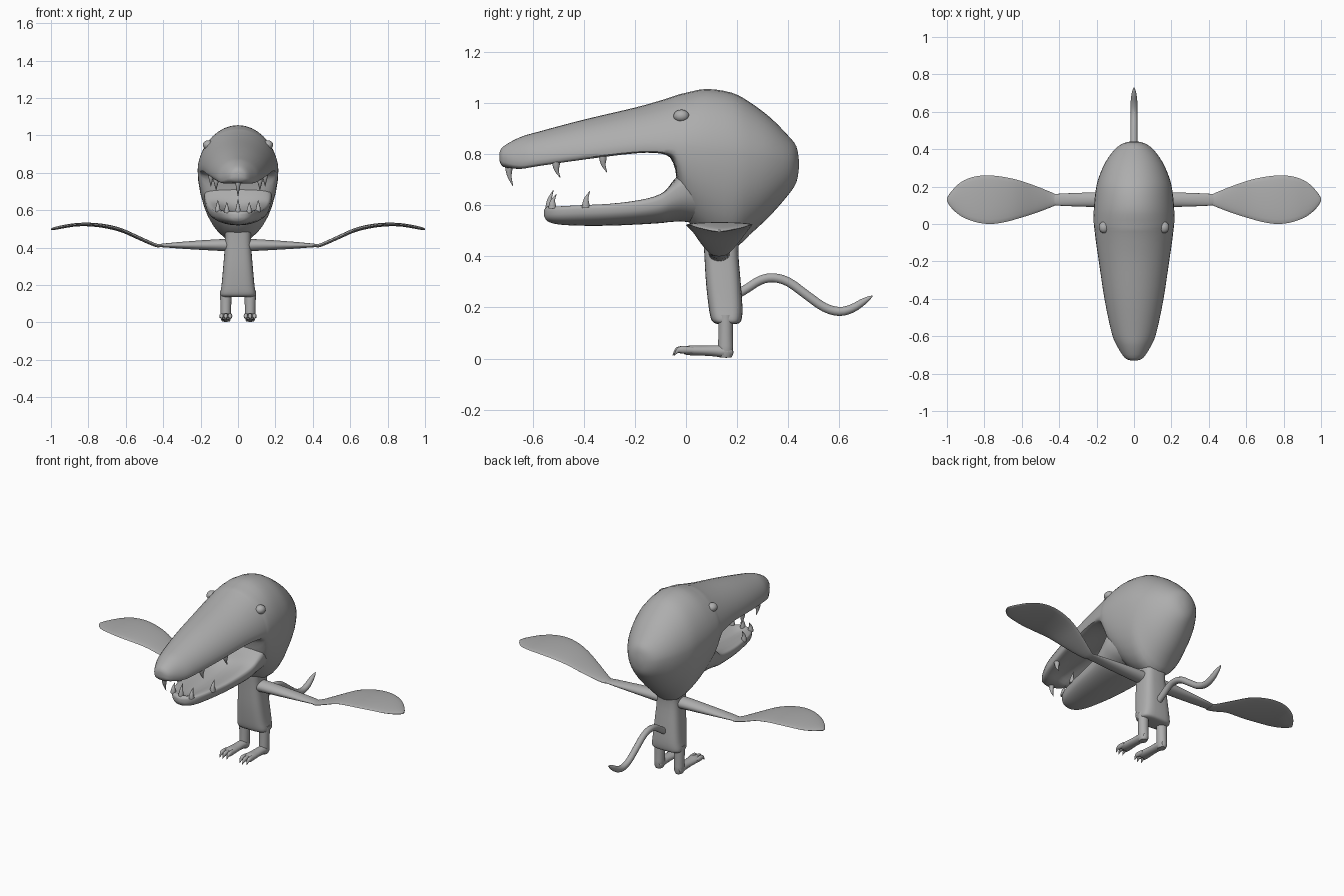
import bpy, bmesh, math
from mathutils import Vector

skin = bpy.data.materials.new("grey clay")
skin.diffuse_color = (0.42, 0.42, 0.42, 1)


def finish(ob, angle=50):
    ob.data.materials.append(skin)
    bpy.ops.object.select_all(action='DESELECT')
    ob.select_set(True)
    bpy.context.view_layer.objects.active = ob
    bpy.ops.object.shade_smooth_by_angle(angle=math.radians(angle))


def smooth_rows(rows, n=3):
    """Catmull-Rom interpolation through rows of numbers."""
    out = []
    for i in range(len(rows) - 1):
        a, b = rows[max(i - 1, 0)], rows[i]
        c, d = rows[i + 1], rows[min(i + 2, len(rows) - 1)]
        for k in range(n):
            t = k / n
            out.append([0.5 * (2 * q + (r - p) * t + (2 * p - 5 * q + 4 * r - s) * t * t
                               + (3 * q - p - 3 * r + s) * t ** 3)
                        for p, q, r, s in zip(a, b, c, d)])
    return out + [list(rows[-1])]


def loft(name, rings):
    """Skin a list of closed rings and cap both ends."""
    bm = bmesh.new()
    vs = [[bm.verts.new(p) for p in ring] for ring in rings]
    n = len(vs[0])
    for r0, r1 in zip(vs, vs[1:]):
        for i in range(n):
            j = (i + 1) % n
            bm.faces.new((r0[i], r0[j], r1[j], r1[i]))
    bm.faces.new(vs[0])
    bm.faces.new(vs[-1])
    bmesh.ops.recalc_face_normals(bm, faces=bm.faces)
    me = bpy.data.meshes.new(name)
    bm.to_mesh(me)
    bm.free()
    ob = bpy.data.objects.new(name, me)
    bpy.context.collection.objects.link(ob)
    finish(ob)
    return ob


def angles(n):
    return [2 * math.pi * i / n for i in range(n)]


def spow(v, e):
    return math.copysign(abs(v) ** e, v)


def head_ring(row, outer_exp):
    """Section across y: rounded outside, hollowed on the mouth side."""
    y, zc, outer, mouth, w, dip, e = row
    ring = []
    for a in angles(36):
        c, s = math.cos(a), math.sin(a)
        if s >= 0:
            z = zc + (outer - zc) * s ** outer_exp
        else:
            z = zc + (mouth - zc) * abs(s) ** e
            z += math.copysign(dip, outer - zc) * s ** 6
        ring.append((w * c, y, z))
    return ring


def tube(name, x, rows, n=14):
    """Tube along (y, z, half width in x, half thickness) in a plane of constant x."""
    rings = []
    for i, (y, z, rx, rt) in enumerate(rows):
        p, q = rows[max(i - 1, 0)], rows[min(i + 1, len(rows) - 1)]
        t = Vector((0, q[0] - p[0], q[1] - p[1])).normalized()
        up = Vector((1, 0, 0)).cross(t)
        rings.append([Vector((x + rx * math.cos(a), y, z)) + up * (rt * math.sin(a))
                      for a in angles(n)])
    return loft(name, rings)


# Skull with upper jaw: y, middle z, top, underside, half width, palate depth, exponent
skull = [
    (-.730, .790, .805, .775, .015, 0, .6), (-.715, .785, .830, .750, .050, 0, .5),
    (-.650, .775, .866, .736, .092, .01, .4), (-.580, .780, .887, .745, .120, .03, .4),
    (-.400, .800, .935, .772, .158, .03, .4), (-.200, .820, .982, .797, .188, .03, .4),
    (-.100, .820, 1.01, .797, .203, .02, .4), (-.050, .820, 1.026, .765, .209, 0, .6),
    (-.030, .820, 1.033, .660, .211, 0, .85), (0, .820, 1.040, .550, .215, 0, .95),
    (.080, .810, 1.055, .470, .215, 0, 1), (.180, .800, 1.040, .430, .205, 0, 1),
    (.250, .790, 1.003, .485, .188, 0, 1), (.330, .780, .943, .560, .153, 0, 1),
    (.400, .770, .872, .640, .102, 0, 1), (.432, .765, .830, .690, .055, 0, 1),
    (.442, .760, .775, .745, .012, 0, 1)]
loft("skull_and_upper_jaw", [head_ring(r, 1.1) for r in smooth_rows(skull)])

# Lower jaw, same layout with the mouth side on top
jaw = [
    (-.556, .570, .558, .582, .015, 0, .6), (-.542, .575, .537, .596, .050, 0, .5),
    (-.500, .580, .525, .600, .082, .02, .4), (-.420, .585, .520, .605, .107, .03, .4),
    (-.300, .590, .520, .611, .132, .03, .4), (-.180, .600, .525, .627, .150, .03, .4),
    (-.100, .620, .530, .650, .165, .02, .4), (-.055, .650, .535, .690, .174, 0, .6),
    (0, .680, .535, .750, .180, 0, .8), (.080, .680, .520, .750, .160, 0, .8)]
loft("lower_jaw", [head_ring(r, .75) for r in smooth_rows(jaw)])

# Body: z, middle y, half width, half depth
body = [(.56, .145, .085, .085), (.50, .140, .073, .075), (.42, .138, .070, .067),
        (.30, .146, .079, .068), (.20, .155, .088, .066), (.155, .158, .094, .060),
        (.140, .160, .088, .050), (.135, .160, .070, .036)]
loft("body", [[(w * spow(math.cos(a), .6), yc + d * spow(math.sin(a), .6), z)
               for a in angles(32)] for z, yc, w, d in smooth_rows(body)])

# Tail
tail = [(.19, .245, .018, .018), (.24, .275, .018, .018), (.29, .306, .018, .018),
        (.34, .316, .018, .018), (.40, .300, .018, .018), (.47, .250, .018, .018),
        (.54, .201, .018, .018), (.60, .184, .018, .018), (.65, .196, .018, .017),
        (.69, .220, .014, .014), (.715, .236, .008, .008), (.73, .245, .002, .002)]
tube("tail", 0, smooth_rows(tail))

for side, label in ((-1, "left"), (1, "right")):
    # Arm and paddle wing: x, middle y, middle z, half depth, half thickness
    arm = [(.03, .130, .413, .043, .034), (.12, .130, .414, .042, .030),
           (.28, .130, .413, .037, .020), (.40, .130, .412, .032, .010),
           (.435, .130, .410, .026, .007)]
    wing = [(.42, .130, .409, .030, .009), (.45, .130, .417, .043, .010),
            (.53, .131, .452, .074, .011), (.62, .132, .492, .103, .011),
            (.70, .130, .513, .122, .011), (.78, .130, .523, .130, .010),
            (.86, .133, .523, .119, .009), (.93, .133, .513, .088, .009),
            (.98, .130, .503, .040, .008), (1.0, .130, .499, .008, .004)]
    for part, rows in (("arm", arm), ("wing", wing)):
        loft(f"{label}_{part}", [[(side * x, yc + ry * math.cos(a), zc + rz * math.sin(a))
                                  for a in angles(20)]
                                 for x, yc, zc, ry, rz in smooth_rows(rows)])

    # Leg, foot and clawed toes
    x = side * .065
    tube(f"{label}_leg", x, [(.155, .17, .032, .030), (.155, .10, .029, .029),
                             (.155, .05, .028, .030), (.155, .02, .027, .031),
                             (.155, .004, .020, .024)])
    tube(f"{label}_foot", x, smooth_rows([
        (.180, .025, .018, .018), (.160, .027, .027, .025), (.110, .030, .027, .022),
        (.060, .031, .030, .020), (.020, .032, .033, .020), (-.005, .030, .028, .015),
        (-.010, .030, .010, .006)]))
    for k in (-1, 0, 1):
        reach = -.006 if k == 0 else 0
        tube(f"{label}_toe", x + k * .023, smooth_rows([
            (.030, .032, .010, .012), (0, .034, .012, .015), (-.022 + reach, .034, .011, .014),
            (-.034 + reach, .028, .007, .008), (-.046 + reach, .012, .001, .001)]), 10)

    # Eye
    bpy.ops.mesh.primitive_uv_sphere_add(segments=24, ring_count=14, radius=1,
                                         location=(side * .160, -.018, .949))
    eye = bpy.context.object
    eye.name = f"{label}_eye"
    eye.scale = (.028, .031, .025)
    finish(eye)


def tooth(name, x, y, z, h):
    """Curved fang, pointing up for positive h and down for negative h."""
    tube(name, x, smooth_rows([
        (y, z - .25 * h, .015, .016), (y, z + .1 * h, .013, .014),
        (y + .003, z + .5 * h, .008, .008), (y + .016, z + h, .001, .001)]), 10)


# Teeth
tooth("upper_front_tooth", 0, -.693, .745, -.070)
tooth("lower_front_tooth", 0, -.535, .597, .062)
for side in (-1, 1):
    tooth("upper_middle_tooth", side * .117, -.508, .758, -.050)
    tooth("upper_back_tooth", side * .145, -.325, .782, -.054)
    tooth("lower_front_side_tooth", side * .060, -.523, .598, .045)
    tooth("lower_back_tooth", side * .108, -.392, .603, .052)
